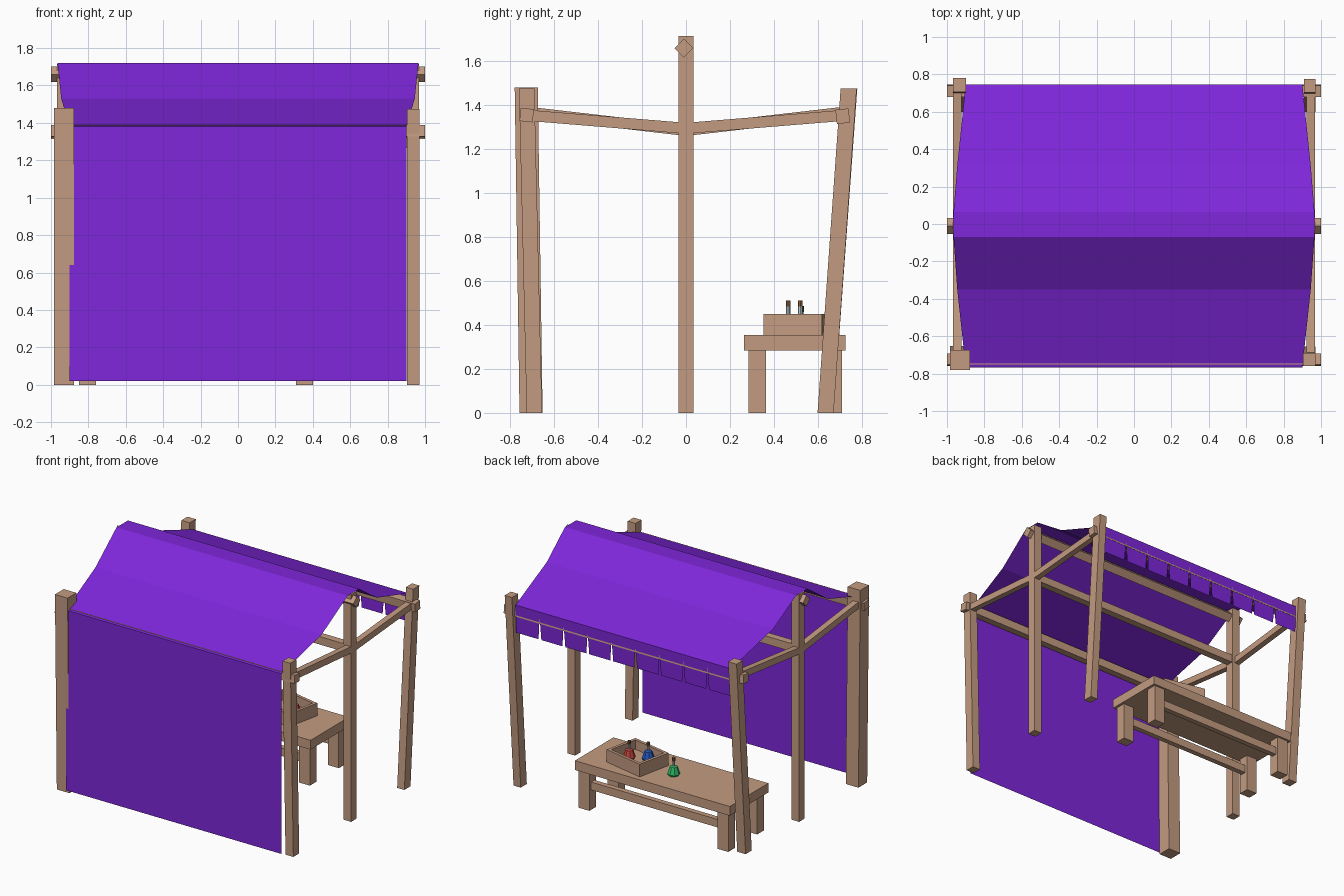
import bpy, bmesh, math
from mathutils import Vector, Matrix

if "Cube" in bpy.data.objects:
    bpy.data.objects.remove(bpy.data.objects["Cube"])


def material(name, rgb):
    m = bpy.data.materials.new(name)
    m.diffuse_color = (*rgb, 1)
    m.use_nodes = True
    m.node_tree.nodes["Principled BSDF"].inputs["Base Color"].default_value = m.diffuse_color
    return m


WOOD = material("wood", (0.55, 0.33, 0.22))
CLOTH = material("purple_cloth", (0.21, 0.02, 0.70))
CORK = material("cork", (0.25, 0.12, 0.06))
GLASS = material("glass", (0.5, 0.6, 0.62))


def make(name, verts, faces, *mats):
    me = bpy.data.meshes.new(name)
    me.from_pydata(verts, [], faces)
    ob = bpy.data.objects.new(name, me)
    bpy.context.collection.objects.link(ob)
    for m in mats:
        me.materials.append(m)
    return ob


def fix_normals(ob):
    bm = bmesh.new()
    bm.from_mesh(ob.data)
    bmesh.ops.recalc_face_normals(bm, faces=bm.faces)
    bm.to_mesh(ob.data)
    bm.free()


def beam(name, a, b, w, h, axis, roll=0):
    """Bar from a to b, its ends cut square to the given axis (sheared if leaning)."""
    i, j = [k for k in range(3) if k != axis]
    c, s = math.cos(math.radians(roll)), math.sin(math.radians(roll))
    verts = []
    for p in (a, b):
        for u, v in ((-w, -h), (w, -h), (w, h), (-w, h)):
            q = Vector(p)
            q[i] += (u * c - v * s) / 2
            q[j] += (u * s + v * c) / 2
            verts.append(q)
    faces = [(0, 1, 2, 3), (7, 6, 5, 4)] + [(k, k + 4, (k + 1) % 4 + 4, (k + 1) % 4) for k in range(4)]
    ob = make(name, verts, faces, WOOD)
    fix_normals(ob)
    return ob


def box(name, x0, x1, y0, y1, z0, z1):
    return beam(name, ((x0 + x1) / 2, (y0 + y1) / 2, z0), ((x0 + x1) / 2, (y0 + y1) / 2, z1),
                x1 - x0, y1 - y0, 2)


# leaning corner posts, the front left one thicker
beam("front_left_post", (-.93, -.705, 0), (-.93, -.727, 1.48), .105, .105, 2)
beam("front_right_post", (.937, -.69, 0), (.937, -.725, 1.475), .065, .07, 2)
beam("back_right_post", (.94, .635, 0), (.94, .74, 1.475), .06, .073, 2)
beam("back_left_post", (-.933, .635, 0), (-.933, .743, 1.475), .07, .073, 2)

# middle posts and sloping side rails
for side, s, z_mid, z_end in (("left", -1, 1.285, 1.37), ("right", 1, 1.295, 1.355)):
    beam(side + "_middle_post", (s * .935, 0, 0), (s * .935, 0, 1.715), .065, .067, 2)
    for end, t in (("front", -1), ("back", 1)):
        beam(f"{side}_{end}_rail", (s * .945, 0, z_mid), (s * .945, t * .735, z_end), .045, .05, 1)

# long rails across the width
beam("ridge_beam", (-1, -.01, 1.66), (1, -.01, 1.66), .06, .06, 0, 45)
beam("middle_beam", (-.93, 0, 1.295), (.93, 0, 1.295), .055, .06, 0)
beam("front_beam", (-1, -.725, 1.355), (1, -.725, 1.355), .06, .06, 0, -6)
beam("back_beam", (-1, .713, 1.35), (1, .713, 1.35), .06, .065, 0, 6)

# roof cloth and hanging front wall: (half width, y, z)
profile = [(.90, -.767, .02), (.90, -.767, 1.38), (.945, -.35, 1.53), (.965, -.07, 1.72),
           (.965, .065, 1.72), (.945, .31, 1.555), (.90, .747, 1.41)]
verts = [(s * w, y, z) for w, y, z in profile for s in (-1, 1)]
make("roof_and_wall_cloth", verts,
     [(2 * k, 2 * k + 1, 2 * k + 3, 2 * k + 2) for k in range(len(profile) - 1)], CLOTH)

# back valance: nine flaps parted by narrow slits
verts, faces = [], []
n, step = 9, 1.8 / 9
for k in range(n):
    x0, x1 = -.9 + k * step, -.9 + (k + 1) * step
    g0, g1 = (0 if k == 0 else .012), (0 if k == n - 1 else .012)
    o = len(verts)
    verts += [(x0, .747, 1.41), (x1, .747, 1.41), (x1, .746, 1.37),
              (x1 - g1, .742, 1.20), (x0 + g0, .742, 1.20), (x0, .746, 1.37)]
    faces.append(tuple(range(o + 5, o - 1, -1)))
make("valance", verts, faces, CLOTH)

# table
box("table_top", -.873, .42, .265, .725, .285, .355)
for x in (-.805, .355):
    for y in (.325, .67):
        box("table_leg", x - .045, x + .045, y - .04, y + .04, 0, .285)
for y in (.325, .67):
    box("table_stretcher", -.77, .32, y - .02, y + .02, .15, .21)

# open crate, turned slightly on the table
L, W, T = .165, .135, .022
turn = Matrix.Translation((.04, .52, 0)) @ Matrix.Rotation(math.radians(-12), 4, 'Z')
parts = [("crate_floor", -L + T, L - T, -W + T, W - T, .355, .38)]
for s in (-1, 1):
    e, f = sorted((s * L, s * (L - T))), sorted((s * W, s * (W - T)))
    parts += [("crate_end", *e, -W, W, .355, .45),
              ("crate_side", -L + T, L - T, *f, .355, .45)]
for p in parts:
    box(*p).matrix_world = turn


def bottle(name, x, y, z, rgb):
    """Low-sided flask: coloured body, glass neck, cork."""
    prof = [(.038, 0), (.044, .012), (.027, .065), (.01, .07), (.01, .105), (.011, .105), (.011, .132)]
    N = 8
    verts = [(x + r * math.cos(math.tau * k / N), y + r * math.sin(math.tau * k / N), z + h)
             for r, h in prof for k in range(N)]
    faces = [tuple(range(N - 1, -1, -1))]
    slots = [0]
    for i in range(len(prof) - 1):
        for k in range(N):
            m = (k + 1) % N
            faces.append((i * N + k, i * N + m, i * N + N + m, i * N + N + k))
            slots.append((0, 0, 0, 1, 2, 2)[i])
    faces.append(tuple(range(len(verts) - N, len(verts))))
    slots.append(2)
    ob = make(name, verts, faces, material(name + "_colour", rgb), GLASS, CORK)
    for f, s in zip(ob.data.polygons, slots):
        f.material_index = s


bottle("red_bottle", .11, .52, .38, (.55, .06, .05))
bottle("blue_bottle", -.01, .465, .38, (.02, .10, .55))
bottle("green_bottle", -.265, .525, .355, (.03, .50, .15))
